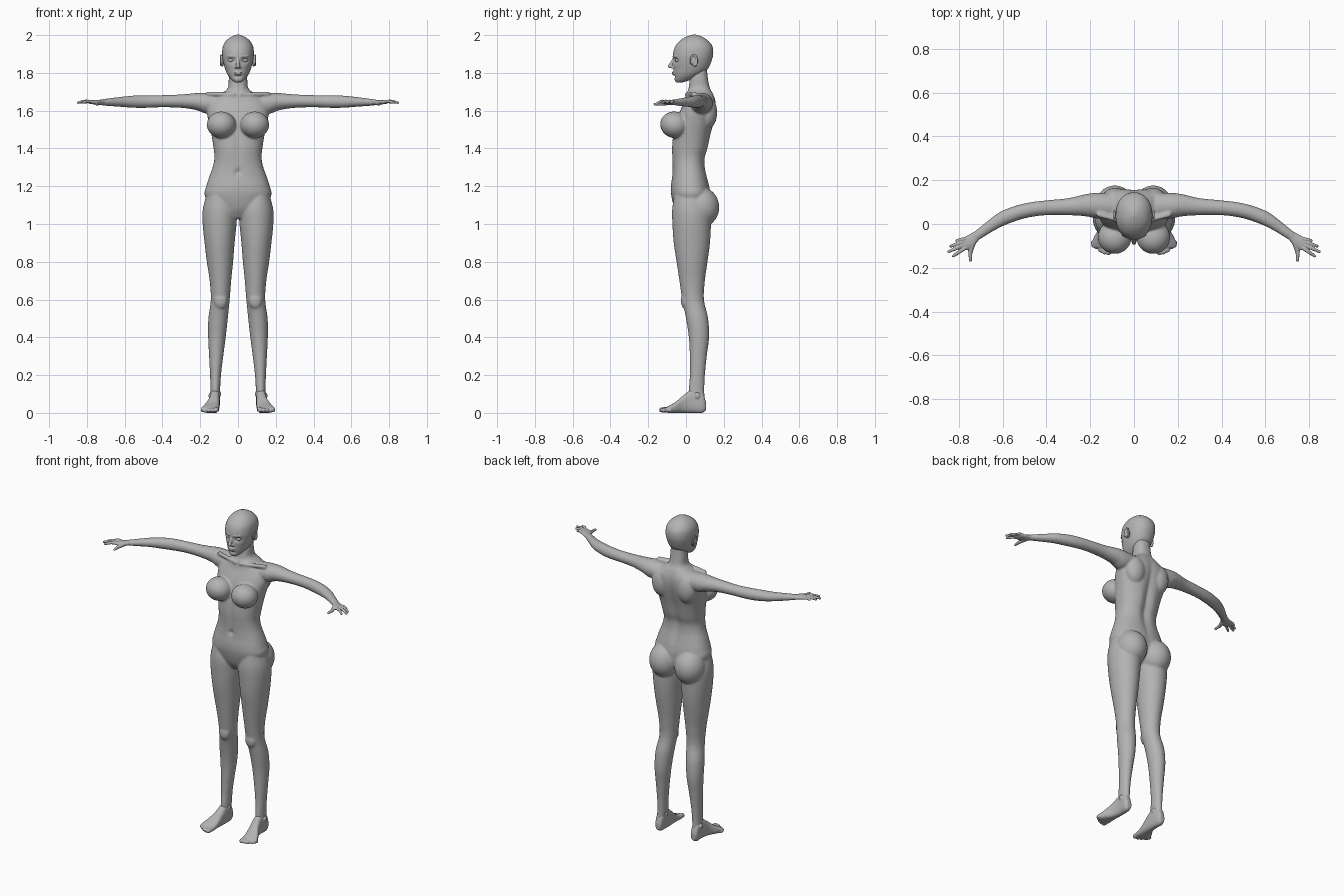
import bpy, bmesh, math
from mathutils import Vector, Matrix

cube = bpy.data.objects.get("Cube")
if cube:
    bpy.data.objects.remove(cube, do_unlink=True)

grey = bpy.data.materials.new("matte grey")
grey.use_nodes = True
tone = (0.45, 0.45, 0.45, 1)
grey.diffuse_color = tone
grey.node_tree.nodes["Principled BSDF"].inputs["Base Color"].default_value = tone


def smooth_rows(rows, steps=5):
    """Pass a smooth curve through the cross-section rows."""
    out = []
    for i in range(len(rows) - 1):
        a, b, c, d = (rows[max(i - 1, 0)], rows[i], rows[i + 1],
                      rows[min(i + 2, len(rows) - 1)])
        for k in range(steps):
            t = k / steps
            out.append([q + t * (r - p + t * (2 * p - 5 * q + 4 * r - s
                        + t * (3 * (q - r) + s - p))) / 2
                        for p, q, r, s in zip(a, b, c, d)])
    out.append(list(rows[-1]))
    return out


def loft(bm, axis, rows, side=1, power=2.0, count=48, shape=None):
    """Skin flat slices; a row is position, low and high of both other axes."""
    rings = []
    for pos, a0, a1, b0, b1 in smooth_rows(rows):
        ring = []
        for k in range(count):
            ang = math.tau * k / count
            c, s = math.cos(ang), math.sin(ang)
            u = math.copysign(abs(c) ** (2 / power), c)
            v = math.copysign(abs(s) ** (2 / power), s)
            co = [(a0 + a1) / 2 + u * (a1 - a0) / 2,
                  (b0 + b1) / 2 + v * (b1 - b0) / 2]
            co.insert("xyz".index(axis), pos)
            co = Vector(co)
            if shape:
                shape(co, v)
            co.x *= side
            ring.append(bm.verts.new(co))
        rings.append(ring)
    for low, high in zip(rings, rings[1:]):
        for k in range(count):
            n = (k + 1) % count
            bm.faces.new((low[k], low[n], high[n], high[k]))
    bm.faces.new(rings[0])
    bm.faces.new(rings[-1])


def blob(bm, centre, radii, side=1, tilt=0.0):
    """Ellipsoid, tilted about x."""
    m = (Matrix.Translation((centre[0] * side, centre[1], centre[2]))
         @ Matrix.Rotation(tilt, 4, "X") @ Matrix.Diagonal((*radii, 1)))
    bmesh.ops.create_uvsphere(bm, u_segments=32, v_segments=20, radius=1, matrix=m)


def digit(bm, start, end, r0, r1, side=1):
    """Tapered capsule between two points."""
    a, b = Vector(start), Vector(end)
    a.x *= side
    b.x *= side
    span = b - a
    turn = span.to_track_quat("Z", "Y")
    new = bmesh.ops.create_uvsphere(bm, u_segments=16, v_segments=12, radius=1)["verts"]
    for v in new:
        tip = v.co.z > 0.01
        co = v.co * (r1 if tip else r0)
        co.z += span.length - r1 if tip else 0
        v.co = a + turn @ co


def finish(name, bm, voxel=None, smoothing=4):
    bmesh.ops.recalc_face_normals(bm, faces=bm.faces)
    for f in bm.faces:
        f.smooth = True
    mesh = bpy.data.meshes.new(name)
    bm.to_mesh(mesh)
    bm.free()
    mesh.materials.append(grey)
    ob = bpy.data.objects.new(name, mesh)
    bpy.context.collection.objects.link(ob)
    if voxel:
        blend = ob.modifiers.new("blend", "REMESH")
        blend.mode = "VOXEL"
        blend.voxel_size = voxel
        blend.use_smooth_shade = True
        relax = ob.modifiers.new("relax", "SMOOTH")
        relax.factor = 0.5
        relax.iterations = smoothing
    return ob


def bump(x, z, cx, cz, wx, wz):
    return math.exp(-((x - cx) / wx) ** 2 - ((z - cz) / wz) ** 2)


def torso_shape(co, v):
    """Spine furrow, centre line of the belly and navel."""
    if v > 0:
        co.y -= 0.018 * bump(co.x, co.z, 0, 1.42, 0.025, 0.2)
    else:
        co.y += 0.007 * bump(co.x, co.z, 0, 1.42, 0.018, 0.13)
        co.y += 0.012 * bump(co.x, co.z, 0, 1.275, 0.01, 0.015)


def face_shape(co, v):
    """Eye sockets and hollow beneath the lower lip."""
    if v < 0:
        co.y += 0.014 * bump(abs(co.x), co.z, 0.036, 1.866, 0.02, 0.014)
        co.y += 0.006 * bump(co.x, co.z, 0, 1.78, 0.025, 0.008)


# Body: torso with neck, limbs, chest and hips blended into one skin
body = bmesh.new()
torso = [(1.03, .05, -.03, .07), (1.08, .13, -.06, .12), (1.15, .176, -.078, .13),
         (1.2, .168, -.08, .125), (1.25, .152, -.074, .113), (1.3, .134, -.072, .103),
         (1.35, .125, -.074, .103), (1.4, .129, -.076, .118), (1.47, .14, -.07, .133),
         (1.54, .155, -.055, .15), (1.6, .165, -.032, .16), (1.65, .15, -.008, .158),
         (1.69, .09, .003, .145), (1.72, .054, .014, .128), (1.77, .049, .02, .117),
         (1.83, .045, .03, .11)]
loft(body, "z", [(z, -w, w, f, b) for z, w, f, b in torso], power=2.3, shape=torso_shape)
leg = [(1.16, .04, .165, -.06, .1), (1.08, .006, .186, -.073, .13),
       (1, .008, .187, -.072, .132), (.9, .018, .177, -.065, .127),
       (.8, .026, .165, -.05, .114), (.7, .036, .15, -.035, .1),
       (.6, .044, .144, -.02, .095), (.5, .054, .157, 0, .117),
       (.4, .065, .158, .015, .122), (.3, .078, .153, .02, .11),
       (.2, .09, .148, .02, .1), (.12, .095, .146, .014, .097),
       (.06, .1, .148, .01, .1)]
arm = [(.1, .02, .14, 1.59, 1.69), (.17, .025, .142, 1.585, 1.695),
       (.22, .035, .136, 1.603, 1.693), (.3, .04, .118, 1.615, 1.686),
       (.4, .04, .108, 1.618, 1.682), (.48, .03, .098, 1.615, 1.682),
       (.55, .01, .08, 1.615, 1.68), (.62, -.02, .05, 1.62, 1.673),
       (.7, -.068, -.012, 1.626, 1.663), (.735, -.09, -.04, 1.63, 1.658)]
for side in (1, -1):
    loft(body, "z", leg, side)
    loft(body, "x", arm, side)
    blob(body, (.088, -.06, 1.525), (.077, .077, .07), side, -.25)       # chest
    blob(body, (.088, .08, 1.09), (.09, .096, .105), side, .1)           # hips
    blob(body, (.085, .11, 1.59), (.065, .055, .09), side)               # shoulder blade
    blob(body, (.092, -.005, .595), (.035, .022, .045), side)            # kneecap
    digit(body, (.018, .004, 1.685), (.17, .045, 1.69), .011, .012, side)  # collarbone
    digit(body, (.014, .015, 1.69), (.042, .06, 1.82), .01, .01, side)   # neck muscle
finish("body", body, 0.006, 5)

# Head with nose, lips, chin and eyelids
head = bmesh.new()
skull = [(1.75, .018, -.053, -.015), (1.765, .036, -.061, .03), (1.79, .055, -.064, .08),
         (1.82, .068, -.066, .115), (1.86, .079, -.07, .134), (1.9, .084, -.069, .144),
         (1.94, .08, -.057, .14), (1.97, .063, -.032, .118), (1.99, .038, -.002, .088),
         (2.002, .01, .032, .056)]
loft(head, "z", [(z, -w, w, f, b) for z, w, f, b in skull], power=2.2, count=96,
     shape=face_shape)
digit(head, (0, -.062, 1.875), (0, -.09, 1.826), .008, .011)
blob(head, (0, -.063, 1.802), (.022, .012, .006))
blob(head, (0, -.062, 1.793), (.02, .012, .006))
for side in (1, -1):
    blob(head, (.01, -.07, 1.829), (.008, .011, .007), side)
    digit(head, (.018, -.066, 1.887), (.055, -.05, 1.888), .006, .005, side)
finish("head", head, 0.003, 4)

for side, label in ((1, "left"), (-1, "right")):
    # Eyes
    eye = bmesh.new()
    blob(eye, (.036, -.043, 1.866), (.017, .016, .011), side)
    finish(label + "_eye", eye)

    # Ears: shell with a raised rim
    ear = bmesh.new()
    blob(ear, (.083, .042, 1.862), (.009, .017, .03), side, .2)
    for k in range(10):
        a, b = (math.radians(-50 + 27 * j) for j in (k, k + 1))
        ends = [(.09, .042 + .017 * math.cos(t), 1.864 + .03 * math.sin(t)) for t in (a, b)]
        digit(ear, *ends, .005, .005, side)
    finish(label + "_ear", ear, 0.0025, 2)

    # Hands: palm, four fingers and a thumb
    hand = bmesh.new()
    palm = [(.7, -.064, -.016, 1.629, 1.66), (.73, -.098, -.036, 1.63, 1.658),
            (.76, -.12, -.052, 1.633, 1.656), (.786, -.112, -.068, 1.636, 1.654)]
    loft(hand, "x", palm, side, count=32)
    fingers = [((.772, -.068), (.815, -.077)), ((.78, -.082), (.842, -.103)),
               ((.78, -.097), (.852, -.129)), ((.772, -.11), (.83, -.15))]
    for root, tip in fingers:
        mid = [(p + q) / 2 for p, q in zip(root, tip)]
        digit(hand, (*root, 1.647), (*mid, 1.651), .0095, .0085, side)
        digit(hand, (*mid, 1.649), (*tip, 1.641), .0085, .0065, side)
    digit(hand, (.735, -.085, 1.643), (.748, -.135, 1.636), .014, .01, side)
    digit(hand, (.747, -.125, 1.637), (.746, -.172, 1.634), .01, .007, side)
    finish(label + "_hand", hand, 0.0025, 3)

    # Feet: heel to ball, ankle bones and five toes
    foot = bmesh.new()
    sole = [(.106, .108, .138, .015, .055), (.085, .1, .148, 0, .11),
            (.035, .096, .148, 0, .125), (-.015, .097, .158, 0, .092),
            (-.055, .099, .18, 0, .058), (-.09, .102, .195, 0, .038),
            (-.108, .108, .19, .004, .028)]
    loft(foot, "y", sole, side, power=2.6)
    blob(foot, (.102, .055, .1), (.012, .016, .018), side)
    blob(foot, (.144, .06, .09), (.012, .016, .018), side)
    for k in range(5):
        x, r = .114 + .0185 * k, .015 - .0012 * k
        digit(foot, (x, -.085, r + .004), (x + .003, -.142 + .003 * k * k, r), r, r * .9, side)
    finish(label + "_foot", foot, 0.0035, 3)
